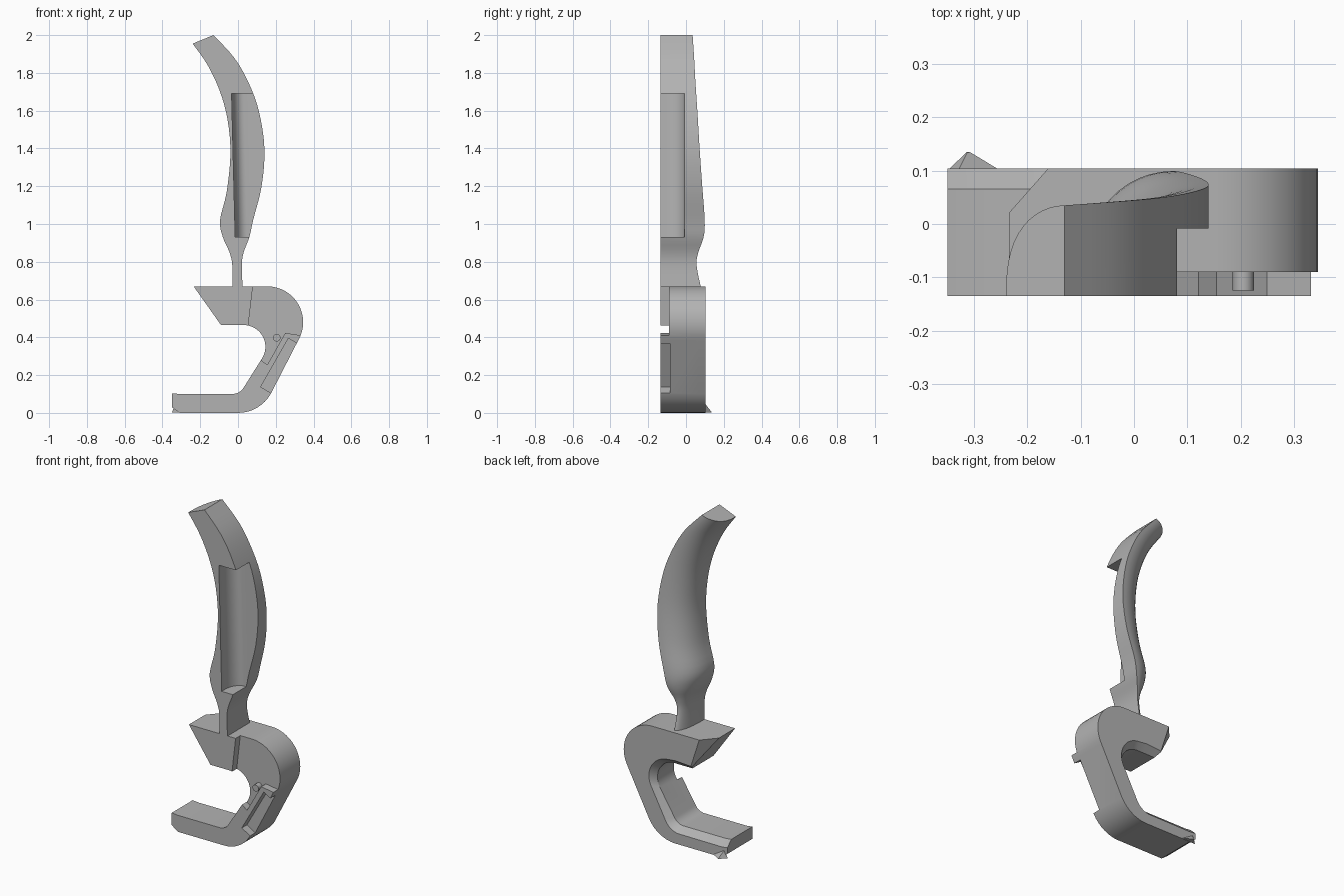
import bpy, bmesh, math
from mathutils import Vector

if "Cube" in bpy.data.objects:
    bpy.data.objects.remove(bpy.data.objects["Cube"])

grey = bpy.data.materials.new("plain grey")
grey.diffuse_color = (0.45, 0.45, 0.45, 1)
grey.use_nodes = True
grey.node_tree.nodes["Principled BSDF"].inputs["Base Color"].default_value = grey.diffuse_color


def loft(name, rings):
    """Skin equal-length rings of points and cap both ends."""
    bm = bmesh.new()
    vs = [[bm.verts.new(p) for p in r] for r in rings]
    n = len(vs[0])
    for a, b in zip(vs, vs[1:]):
        for i in range(n):
            j = (i + 1) % n
            bm.faces.new((a[i], a[j], b[j], b[i]))
    bm.faces.new(vs[0])
    bm.faces.new(vs[-1][::-1])
    bmesh.ops.recalc_face_normals(bm, faces=bm.faces)
    me = bpy.data.meshes.new(name)
    bm.to_mesh(me)
    bm.free()
    me.materials.append(grey)
    ob = bpy.data.objects.new(name, me)
    bpy.context.collection.objects.link(ob)
    return ob


def prism(name, pts, y0, y1):
    return loft(name, [[(x, y, z) for x, z in pts] for y in (y0, y1)])


def activate(ob):
    bpy.ops.object.select_all(action='DESELECT')
    ob.select_set(True)
    bpy.context.view_layer.objects.active = ob


def cut(ob, cutter):
    m = ob.modifiers.new("cut", 'BOOLEAN')
    m.operation, m.solver, m.object = 'DIFFERENCE', 'EXACT', cutter
    activate(ob)
    bpy.ops.object.modifier_apply(modifier=m.name)
    bpy.data.objects.remove(cutter)


def arc(cx, cz, r, a0, a1, n):
    out = []
    for i in range(n + 1):
        a = math.radians(a0 + (a1 - a0) * i / n)
        out.append((cx + r * math.cos(a), cz + r * math.sin(a)))
    return out


# hook: matched outer and inner outlines, inner edge chamfered at the back
outer = ([(-0.235, 0.67), (0, 0.67)] + arc(0.155, 0.48, 0.19, 90, -30, 16)
         + arc(0, 0.2, 0.2, -30, -90, 8) + [(-0.31, 0), (-0.35, 0.03)])
inner = ([(-0.09, 0.465), (0, 0.465)] + arc(0.03, 0.35, 0.115, 90, -30, 16)
         + arc(-0.03, 0.17, 0.07, -30, -90, 8) + [(-0.31, 0.1), (-0.35, 0.104)])
bevelled = []
for o, i in zip(outer, inner):
    o, i = Vector(o), Vector(i)
    bevelled.append(tuple(i + (o - i).normalized() * 0.037))
rings = []
for y, inn in ((-0.135, inner), (0.066, inner), (0.104, bevelled)):
    rings.append([(x, y, z) for x, z in outer + inn[::-1]])
hook = loft("hook", rings)

# front recess round the bend, and slot along the outer edge
cut(hook, prism("bend_cutter", [(0.082, 0.7), (0.053, 0.45), (0.053, 0.36), (0.10, 0.295),
    (0.155, 0.255), (0.25, 0.423), (0.37, 0.405), (0.4, 0.7)], -0.2, -0.09))
cut(hook, prism("slot_cutter", [(0.12, 0.138), (0.22, 0.078), (0.37, 0.333), (0.267, 0.395)],
    -0.2, -0.086))
# slanted facet on the free corner of the block
wedge = []
for z in (0.42, 0.72):
    s = (0.67 - z) * 0.32
    wedge.append([(x + s, y, z) for x, y in ((-0.306, -0.06), (-0.118, 0.153), (-0.306, 0.153))])
cut(hook, loft("corner_cutter", wedge))

# small pin in the recess and pointed nib at the foot
pin = prism("pin", arc(0.205, 0.398, 0.02, 0, 337.5, 15), -0.125, -0.08)
nib = loft("nib", [[(-0.35, 0.1, 0.002), (-0.25, 0.1, 0.002), (-0.33, 0.1, 0.05)],
                   [(-0.314, 0.135, 0.002), (-0.308, 0.135, 0.002), (-0.313, 0.134, 0.006)]])

# handle: stations (left x, left z, right x, right z, back y), smoothed
st = [(-0.24, 1.955, -0.13, 2.0, 0.035), (-0.16, 1.84, -0.02, 1.88, 0.043),
      (-0.095, 1.7, 0.055, 1.75, 0.05), (-0.055, 1.55, 0.11, 1.6, 0.06),
      (-0.04, 1.37, 0.14, 1.4, 0.072), (-0.06, 1.17, 0.125, 1.2, 0.086),
      (-0.095, 1.02, 0.08, 1.02, 0.099), (-0.08, 0.93, 0.06, 0.93, 0.093),
      (-0.045, 0.85, 0.03, 0.85, 0.065), (-0.03, 0.78, 0.02, 0.78, 0.056),
      (-0.03, 0.66, 0.025, 0.66, 0.08)]
fine = []
for k in range(len(st) - 1):
    p = [st[max(0, min(len(st) - 1, k + d))] for d in (-1, 0, 1, 2)]
    for s in range(4):
        t = s / 4
        fine.append([0.5 * (2 * b + (c - a) * t + (2 * a - 5 * b + 4 * c - d) * t * t
                            + (3 * b - a - 3 * c + d) * t ** 3) for a, b, c, d in zip(*p)])
fine.append(st[-1])
rings = []
for lx, lz, rx, rz, y in fine:
    ring = []
    for i in range(13):
        a = math.pi / 2 * i / 12
        u = 1 - math.cos(a)
        ring.append((lx + (rx - lx) * u, -0.135 + (y + 0.135) * math.sin(a) ** 0.75,
                     lz + (rz - lz) * u))
    rings.append(ring + [(rx, -0.135, rz)])
handle = loft("handle", rings)

# long open recess in the front of the handle, rounded inside corner
rings = []
for z, x0 in ((0.93, -0.015), (1.69, -0.034)):
    ring = [(x0, -0.2, z)]
    for i in range(9):
        a = math.pi / 2 * i / 8
        ring.append((x0 + 0.063 * (1 - math.cos(a)), -0.1 + 0.092 * math.sin(a), z))
    rings.append(ring + [(0.3, -0.008, z), (0.3, -0.2, z)])
cut(handle, loft("recess_cutter", rings))

for ob in (hook, pin, handle):
    activate(ob)
    bpy.ops.object.shade_smooth_by_angle(angle=math.radians(30))
